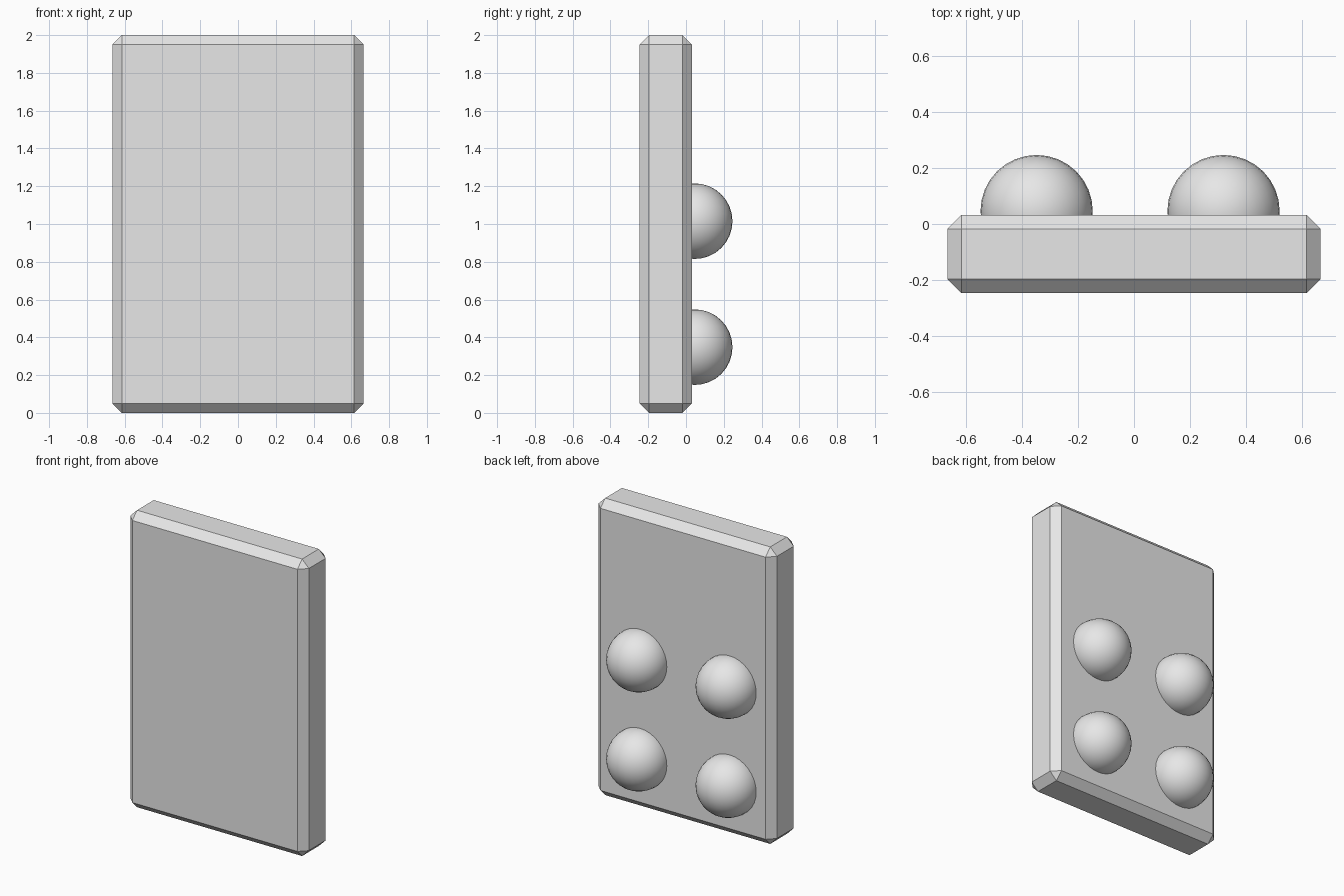
import bpy, bmesh
from mathutils import Matrix

if "Cube" in bpy.data.objects:
    bpy.data.objects.remove(bpy.data.objects["Cube"])

# One plain grey for the whole model
grey = bpy.data.materials.new("plain grey")
grey.diffuse_color = (0.8, 0.8, 0.8, 1)
grey.use_nodes = True
grey.node_tree.nodes["Principled BSDF"].inputs["Base Color"].default_value = grey.diffuse_color


def add_object(name, bm):
    mesh = bpy.data.meshes.new(name)
    bm.to_mesh(mesh)
    bm.free()
    mesh.materials.append(grey)
    obj = bpy.data.objects.new(name, mesh)
    bpy.context.collection.objects.link(obj)
    return obj


# Upright slab with chamfered edges
WIDTH, DEPTH, HEIGHT = 1.33, 0.278, 2.0
FRONT = -0.246
bm = bmesh.new()
bmesh.ops.create_cube(bm, size=1, matrix=(
    Matrix.Translation((0, FRONT + DEPTH / 2, HEIGHT / 2))
    @ Matrix.Diagonal((WIDTH, DEPTH, HEIGHT, 1))))
bmesh.ops.bevel(bm, geom=bm.edges[:], offset=0.05, segments=1,
                affect='EDGES', clamp_overlap=True)
add_object("slab", bm)

# Four round knobs half sunk into the back
for row, z in (("lower", 0.348), ("upper", 1.015)):
    for side, x in (("left", -0.347), ("right", 0.319)):
        bm = bmesh.new()
        bmesh.ops.create_uvsphere(bm, u_segments=32, v_segments=16, radius=0.2,
                                  matrix=Matrix.Translation((x, 0.046, z)))
        for face in bm.faces:
            face.smooth = True
        add_object(f"{row}_{side}_knob", bm)
